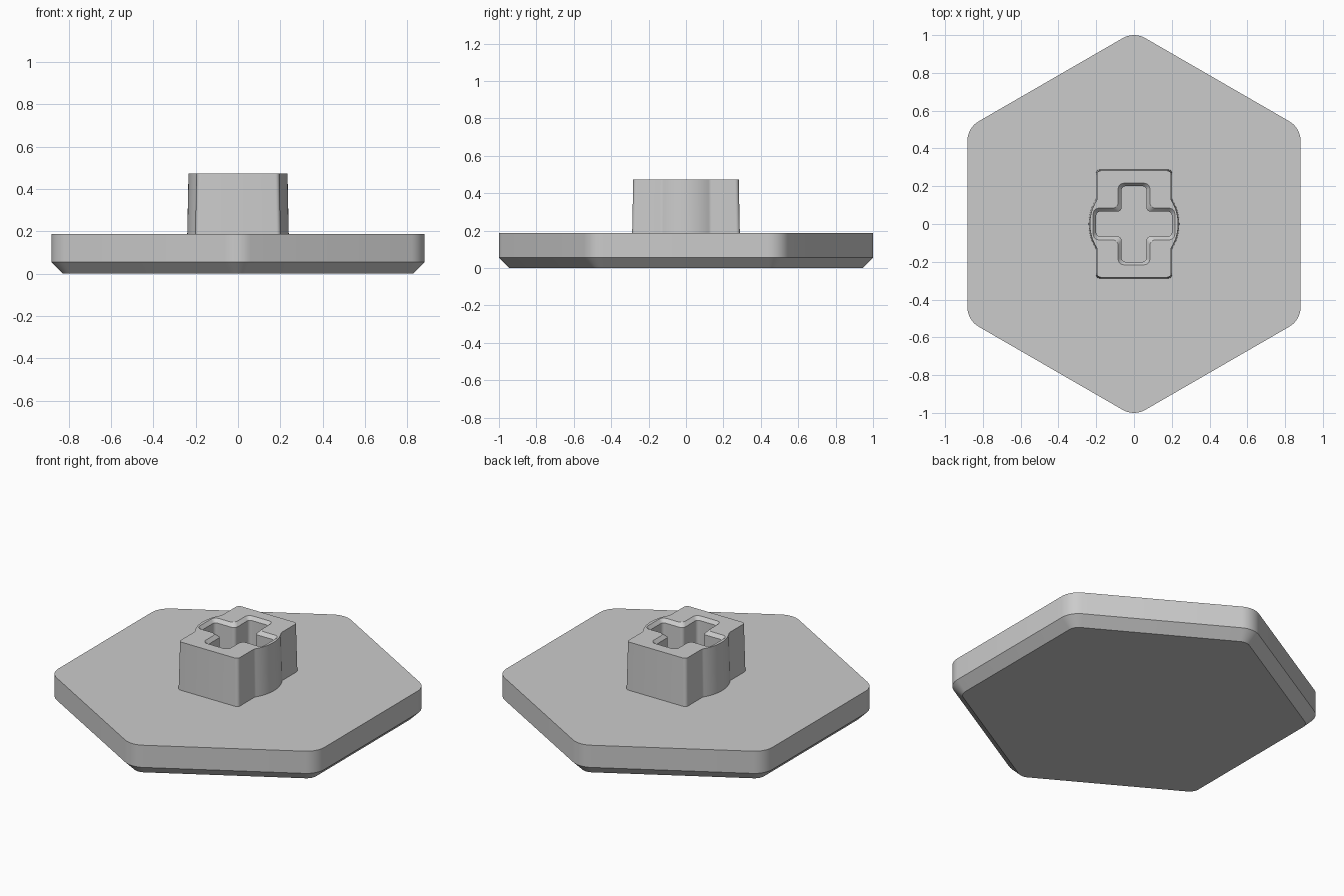
import bpy, bmesh
from math import sin, cos, asin, sqrt, radians
from mathutils import Vector

if "Cube" in bpy.data.objects:
    bpy.data.objects.remove(bpy.data.objects["Cube"], do_unlink=True)

grey = bpy.data.materials.new("light grey")
grey.use_nodes = True
grey.diffuse_color = (0.6, 0.6, 0.6, 1)
grey.node_tree.nodes["Principled BSDF"].inputs["Base Color"].default_value = (0.6, 0.6, 0.6, 1)


def fillet(corners, steps=8):
    """Round each (x, y, radius) corner of a closed outline with an arc."""
    outline = []
    for i, (x, y, r) in enumerate(corners):
        p = Vector((x, y))
        if r == 0:
            outline.append(p)
            continue
        to_a = (Vector(corners[i - 1][:2]) - p).normalized()
        to_b = (Vector(corners[(i + 1) % len(corners)][:2]) - p).normalized()
        half = to_a.angle(to_b) / 2
        centre = p + (to_a + to_b).normalized() * r / sin(half)
        reach = r * cos(half) / sin(half)
        start = (p + to_a * reach - centre).normalized()
        end = (p + to_b * reach - centre).normalized()
        outline += [centre + start.slerp(end, k / steps).normalized() * r
                    for k in range(steps + 1)]
    return outline


def hexagon(apothem, r):
    radius = apothem / cos(radians(30))
    angles = [radians(30 + 60 * k) for k in range(6)]
    return fillet([(radius * cos(a), radius * sin(a), r) for a in angles])


def stem_outline(grow):
    """Block with a round bulge on both sides."""
    w, d, r = 0.196 + grow, 0.282 + grow, 0.234 + grow
    join = sqrt(r * r - w * w)
    spread = asin(join / r)
    arc = [spread * (k / 6 - 1) for k in range(1, 12)]
    side = [(w, -d, 0.02), (w, -join, 0.03)]
    side += [(r * cos(a), r * sin(a), 0) for a in arc]
    side += [(w, join, 0.03), (w, d, 0.02)]
    return fillet(side + [(-x, -y, q) for x, y, q in side], 5)


def cross_outline(length, width, r):
    quarter = [(length, -width, r), (length, width, r), (width, width, r)]
    corners = []
    for _ in range(4):
        corners += quarter
        quarter = [(-y, x, q) for x, y, q in quarter]
    return fillet(corners, 5)


def ring(bm, outline, z):
    return [bm.verts.new((p.x, p.y, z)) for p in outline]


def bridge(bm, a, b):
    for i in range(len(a)):
        j = (i + 1) % len(a)
        bm.faces.new((a[i], a[j], b[j], b[i]))


def finish(bm, name):
    bmesh.ops.recalc_face_normals(bm, faces=bm.faces[:])
    mesh = bpy.data.meshes.new(name)
    bm.to_mesh(mesh)
    bm.free()
    mesh.materials.append(grey)
    obj = bpy.data.objects.new(name, mesh)
    bpy.context.collection.objects.link(obj)
    bpy.ops.object.select_all(action="DESELECT")
    obj.select_set(True)
    bpy.context.view_layer.objects.active = obj
    bpy.ops.object.shade_smooth_by_angle(angle=radians(30))


# Hexagonal plate with a chamfered underside
CHAMFER, PLATE_TOP, STEM_TOP = 0.055, 0.188, 0.474
bm = bmesh.new()
bottom = ring(bm, hexagon(0.882 - CHAMFER, 0.12 - CHAMFER), 0)
middle = ring(bm, hexagon(0.882, 0.12), CHAMFER)
top = ring(bm, hexagon(0.882, 0.12), PLATE_TOP)
bridge(bm, bottom, middle)
bridge(bm, middle, top)
bm.faces.new(bottom)
bm.faces.new(top)
finish(bm, "hexagon_plate")

# Slightly tapered stem with a chamfered cross socket down to the plate
bm = bmesh.new()
base_z = PLATE_TOP - 0.01
outer_base = ring(bm, stem_outline(0.006), base_z)
outer_top = ring(bm, stem_outline(0), STEM_TOP)
lip = ring(bm, cross_outline(0.216, 0.084, 0.03), STEM_TOP)
throat = ring(bm, cross_outline(0.2, 0.066, 0.02), STEM_TOP - 0.02)
socket = ring(bm, cross_outline(0.2, 0.066, 0.02), base_z)
for lower, upper in ((outer_base, outer_top), (lip, throat), (throat, socket)):
    bridge(bm, lower, upper)
for outside, inside in ((outer_top, lip), (outer_base, socket)):
    edges = [bm.edges.get((loop[i - 1], loop[i]))
             for loop in (outside, inside) for i in range(len(loop))]
    bmesh.ops.triangle_fill(bm, edges=edges, use_beauty=True, normal=(0, 0, 1))
finish(bm, "cross_socket_stem")
